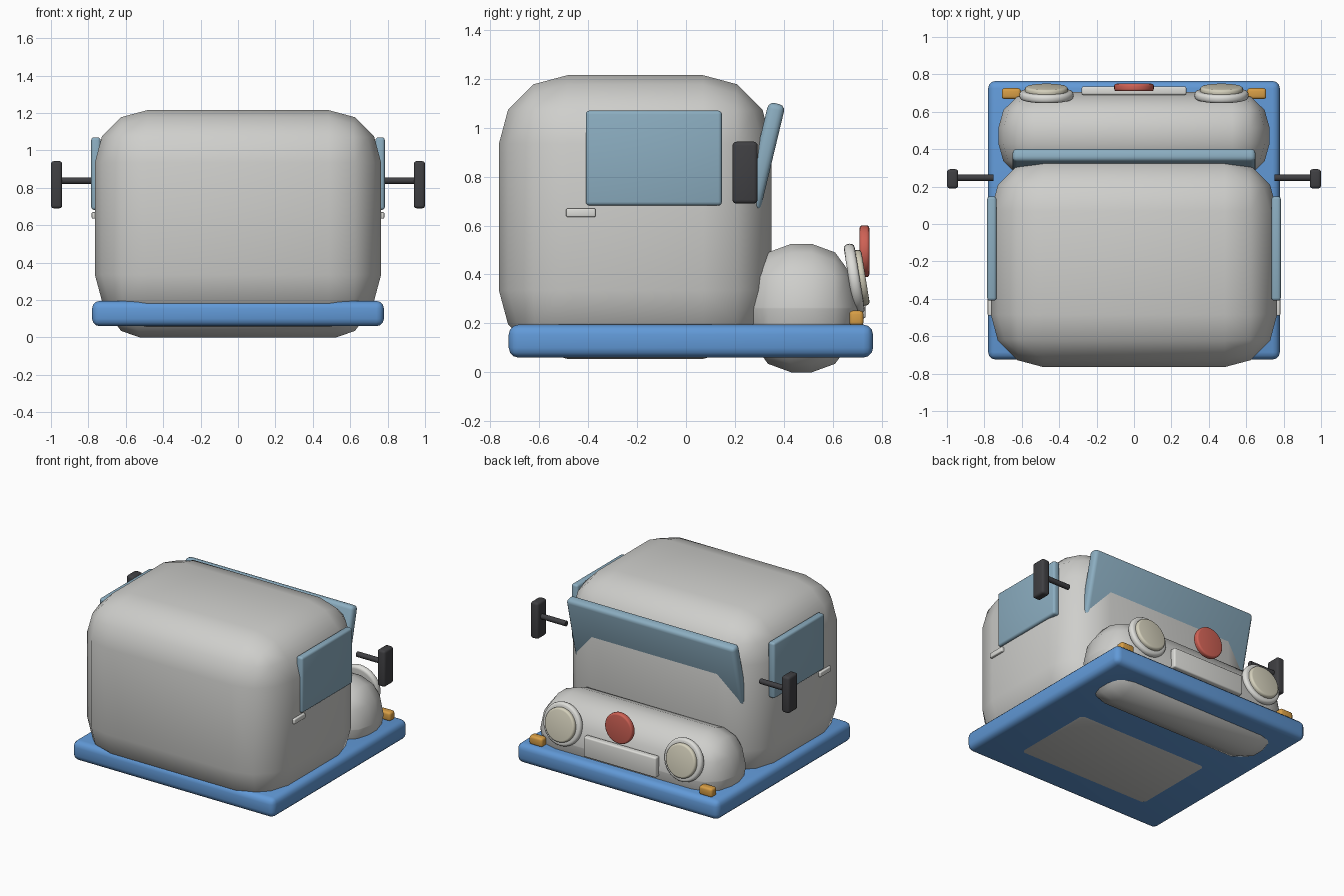
import bpy, bmesh, math
from mathutils import Matrix, Vector

cube = bpy.data.objects.get("Cube")
if cube:
    bpy.data.objects.remove(cube, do_unlink=True)


def material(name, rgb):
    m = bpy.data.materials.new(name)
    m.use_nodes = True
    m.diffuse_color = (*rgb, 1)
    m.node_tree.nodes["Principled BSDF"].inputs["Base Color"].default_value = (*rgb, 1)
    return m


BODY = material("body_grey", (0.62, 0.62, 0.60))
TRIM = material("pale_trim", (0.72, 0.72, 0.69))
BLUE = material("chassis_blue", (0.12, 0.32, 0.68))
GLASS = material("window_blue", (0.26, 0.42, 0.53))
DARK = material("mirror_dark", (0.05, 0.05, 0.055))
RED = material("badge_red", (0.62, 0.12, 0.09))
AMBER = material("amber", (0.68, 0.34, 0.06))
CREAM = material("lamp_cream", (0.66, 0.63, 0.50))


def finish(name, bm, mat, matrix):
    bmesh.ops.recalc_face_normals(bm, faces=bm.faces)
    mesh = bpy.data.meshes.new(name)
    bm.to_mesh(mesh)
    bm.free()
    mesh.materials.append(mat)
    obj = bpy.data.objects.new(name, mesh)
    bpy.context.collection.objects.link(obj)
    obj.matrix_world = matrix
    bpy.ops.object.select_all(action='DESELECT')
    obj.select_set(True)
    bpy.context.view_layer.objects.active = obj
    bpy.ops.object.shade_smooth_by_angle(angle=math.radians(50))
    return obj


def rounded_box(name, mat, low, high, radius, tilt=0):
    """Box between two corners; radius may differ per axis."""
    low, high = Vector(low), Vector(high)
    r = Vector(radius) if isinstance(radius, tuple) else Vector((radius,) * 3)
    size = high - low
    bm = bmesh.new()
    bmesh.ops.create_cube(bm, size=1)
    bmesh.ops.scale(bm, vec=[s / k for s, k in zip(size, r)], verts=bm.verts)
    bmesh.ops.bevel(bm, geom=bm.edges[:], offset=1, segments=3, profile=0.5,
                    affect='EDGES', clamp_overlap=True)
    bmesh.ops.scale(bm, vec=r, verts=bm.verts)
    place = Matrix.Translation((low + high) / 2) @ Matrix.Rotation(math.radians(tilt), 4, 'X')
    return finish(name, bm, mat, place)


def disc(name, mat, centre, axis, radius, depth, bevel=0.0, sides=32):
    bm = bmesh.new()
    bmesh.ops.create_cone(bm, cap_ends=True, segments=sides, radius1=radius,
                          radius2=radius, depth=depth)
    if bevel:
        rims = [e for e in bm.edges if abs(e.verts[0].co.z - e.verts[1].co.z) < 1e-4]
        bmesh.ops.bevel(bm, geom=rims, offset=bevel, segments=3, profile=0.5, affect='EDGES')
    turn = Vector(axis).to_track_quat('Z', 'Y').to_matrix().to_4x4()
    return finish(name, bm, mat, Matrix.Translation(centre) @ turn)


# Main body
rounded_box("chassis", BLUE, (-0.78, -0.725, 0.06), (0.78, 0.765, 0.195), 0.04)
rounded_box("cabin", BODY, (-0.765, -0.765, 0.055), (0.765, 0.35, 1.215), 0.28)
rounded_box("hood", BODY, (-0.725, 0.24, 0), (0.725, 0.705, 0.525), (0.2, 0.19, 0.26))

# Windscreen leaning forward at the top
rounded_box("windscreen", GLASS, (-0.65, 0.285, 0.655), (0.65, 0.355, 1.105), 0.025, tilt=-13.5)

# Nose details
rounded_box("number_plate", TRIM, (-0.28, 0.69, 0.22), (0.28, 0.735, 0.36), 0.01)
disc("round_badge", RED, (0, 0.73, 0.495), (0, 1, 0), 0.106, 0.04, 0.012)

# Paired parts
lamp_axis = Vector((0, 1, 0.16)).normalized()
for side, s in (("left", 1), ("right", -1)):
    def side_box(name, mat, x, y, z, radius):
        xs = sorted((x[0] * s, x[1] * s))
        rounded_box(f"{side}_{name}", mat, (xs[0], y[0], z[0]), (xs[1], y[1], z[1]), radius)

    side_box("window", GLASS, (0.735, 0.785), (-0.41, 0.147), (0.682, 1.07), 0.015)
    side_box("door_handle", TRIM, (0.745, 0.782), (-0.49, -0.37), (0.635, 0.67), 0.006)
    side_box("mirror", DARK, (0.94, 1.0), (0.19, 0.293), (0.69, 0.943), 0.016)
    side_box("indicator", AMBER, (0.605, 0.707), (0.668, 0.726), (0.19, 0.252), 0.015)
    disc(f"{side}_mirror_arm", DARK, (s * 0.85, 0.247, 0.838), (1, 0, 0), 0.018, 0.2, sides=12)
    lamp = Vector((s * 0.468, 0.688, 0.382))
    disc(f"{side}_headlamp_ring", TRIM, lamp, lamp_axis, 0.145, 0.045, 0.018)
    disc(f"{side}_headlamp_lens", CREAM, lamp + lamp_axis * 0.026, lamp_axis, 0.115, 0.042, 0.014)
